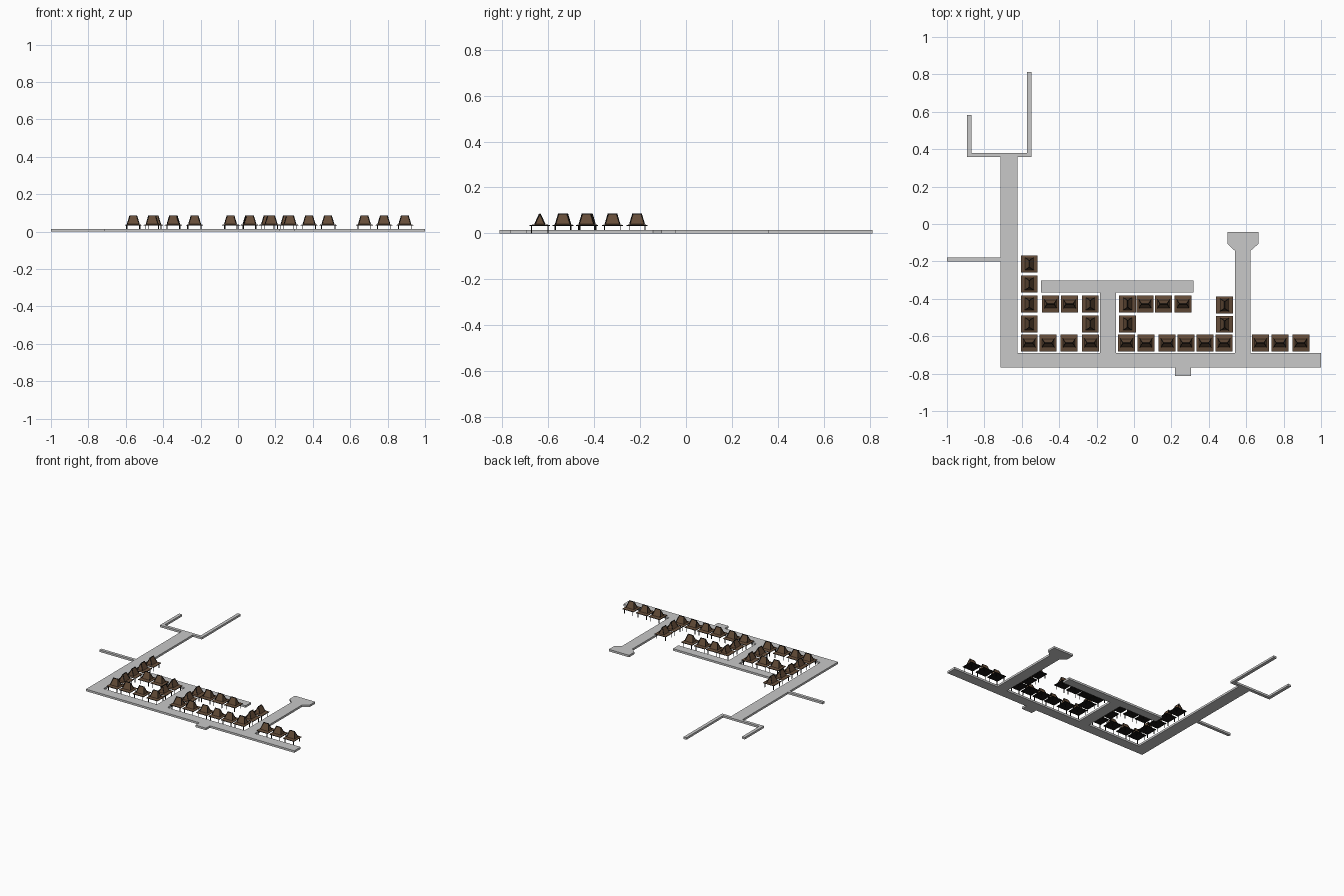
import bpy, bmesh, math
from mathutils import Vector

if "Cube" in bpy.data.objects:
    bpy.data.objects.remove(bpy.data.objects["Cube"])

def mat(name, rgb):
    m = bpy.data.materials.new(name)
    m.diffuse_color = (*rgb, 1)
    m.use_nodes = True
    m.node_tree.nodes["Principled BSDF"].inputs["Base Color"].default_value = m.diffuse_color
    return m

GREY = mat("road grey", (0.58, 0.58, 0.58))
BROWN = mat("roof brown", (0.13, 0.073, 0.04))
DARK = mat("black timber", (0.009, 0.008, 0.007))
ROAD_H = 0.015

def add_object(name, mesh, loc=(0, 0, 0), rot=0):
    ob = bpy.data.objects.new(name, mesh)
    ob.location = loc
    ob.rotation_euler.z = rot
    bpy.context.collection.objects.link(ob)
    return ob

def road(name, pts):
    """Extrude a flat outline to road thickness."""
    bm = bmesh.new()
    f = bm.faces.new([bm.verts.new((x, y, 0)) for x, y in pts])
    ext = bmesh.ops.extrude_face_region(bm, geom=[f])
    verts = [v for v in ext["geom"] if isinstance(v, bmesh.types.BMVert)]
    bmesh.ops.translate(bm, verts=verts, vec=(0, 0, ROAD_H))
    bmesh.ops.recalc_face_normals(bm, faces=bm.faces)
    me = bpy.data.meshes.new(name)
    bm.to_mesh(me)
    bm.free()
    me.materials.append(GREY)
    add_object(name, me)

def strip(name, x0, x1, y0, y1):
    road(name, [(x0, y0), (x1, y0), (x1, y1), (x0, y1)])

# streets
strip("south_road", -0.715, 1.0, -0.766, -0.691)
strip("south_stub", 0.218, 0.305, -0.812, -0.766)
strip("west_road", -0.715, -0.622, -0.691, 0.357)
strip("west_lane", -1.0, -0.715, -0.2, -0.178)
strip("north_cross_lane", -0.892, -0.548, 0.357, 0.38)
strip("north_left_lane", -0.892, -0.868, 0.38, 0.582)
strip("north_right_lane", -0.572, -0.548, 0.38, 0.812)
strip("middle_road", -0.497, 0.318, -0.365, -0.301)
strip("middle_connector", -0.182, -0.097, -0.691, -0.365)
# east road widening into a turning head
road("east_road", [(0.539, -0.691), (0.623, -0.691), (0.623, -0.143), (0.666, -0.106),
                   (0.666, -0.044), (0.499, -0.044), (0.499, -0.106), (0.539, -0.143)])

def prism(bm, a, b, w):
    """Square black timber between two points."""
    a, b = Vector(a), Vector(b)
    d = b - a
    q = d.to_track_quat('Z', 'Y')
    vs = bmesh.ops.create_cube(bm, size=1)["verts"]
    for v in vs:
        v.co = (a + b) / 2 + q @ Vector((v.co.x * w, v.co.y * w, v.co.z * d.length))
    for f in {f for v in vs for f in v.link_faces}:
        f.material_index = 1

def house_mesh():
    bm = bmesh.new()
    # flared hip roof, lofted through rectangular rings (half x, half y, z)
    levels = [(0.045, 0.045, 0.032), (0.045, 0.045, 0.036),
              (0.032, 0.022, 0.040), (0.019, 0.002, 0.084)]
    rings = [[bm.verts.new((sx * hx, sy * hy, z))
              for sx, sy in ((-1, -1), (1, -1), (1, 1), (-1, 1))] for hx, hy, z in levels]
    for k, (lo, hi) in enumerate(zip(rings, rings[1:])):
        for i in range(4):
            j = (i + 1) % 4
            f = bm.faces.new((lo[i], lo[j], hi[j], hi[i]))
            f.material_index = 1 if k == 0 else 0      # dark eave edge
    bm.faces.new(rings[0][::-1]).material_index = 1    # dark eave underside
    bm.faces.new(rings[-1])
    # ridge and hip beams
    prism(bm, (-0.021, 0, 0.0845), (0.021, 0, 0.0845), 0.005)
    for sx in (-1, 1):
        for sy in (-1, 1):
            prism(bm, (sx * 0.019, sy * 0.002, 0.084), (sx * 0.032, sy * 0.022, 0.04), 0.0035)
            # corner posts
            prism(bm, (sx * 0.034, sy * 0.036, 0), (sx * 0.034, sy * 0.036, 0.032), 0.004)
    me = bpy.data.meshes.new("house")
    bm.to_mesh(me)
    bm.free()
    me.materials.append(BROWN)
    me.materials.append(DARK)
    return me

HOUSE = house_mesh()

def houses(name, xs, ys, turned):
    for x in xs:
        for y in ys:
            add_object(name, HOUSE, (x + 0.003, y, 0), math.pi / 2 if turned else 0)

# houses along the south road, ridge along x
houses("south_house", (-0.563, -0.462, -0.35, -0.235, -0.043, 0.061, 0.174, 0.275,
                       0.377, 0.478, 0.673, 0.777, 0.889), (-0.636,), False)
# houses along the middle road
houses("middle_house", (-0.449, -0.347, 0.056, 0.155, 0.259), (-0.427,), False)
# houses facing the side streets, ridge along y
houses("west_house", (-0.563,), (-0.213, -0.32, -0.427, -0.534), True)
houses("connector_house", (-0.237, -0.037), (-0.427, -0.534), True)
houses("east_house", (0.481,), (-0.433, -0.536), True)
